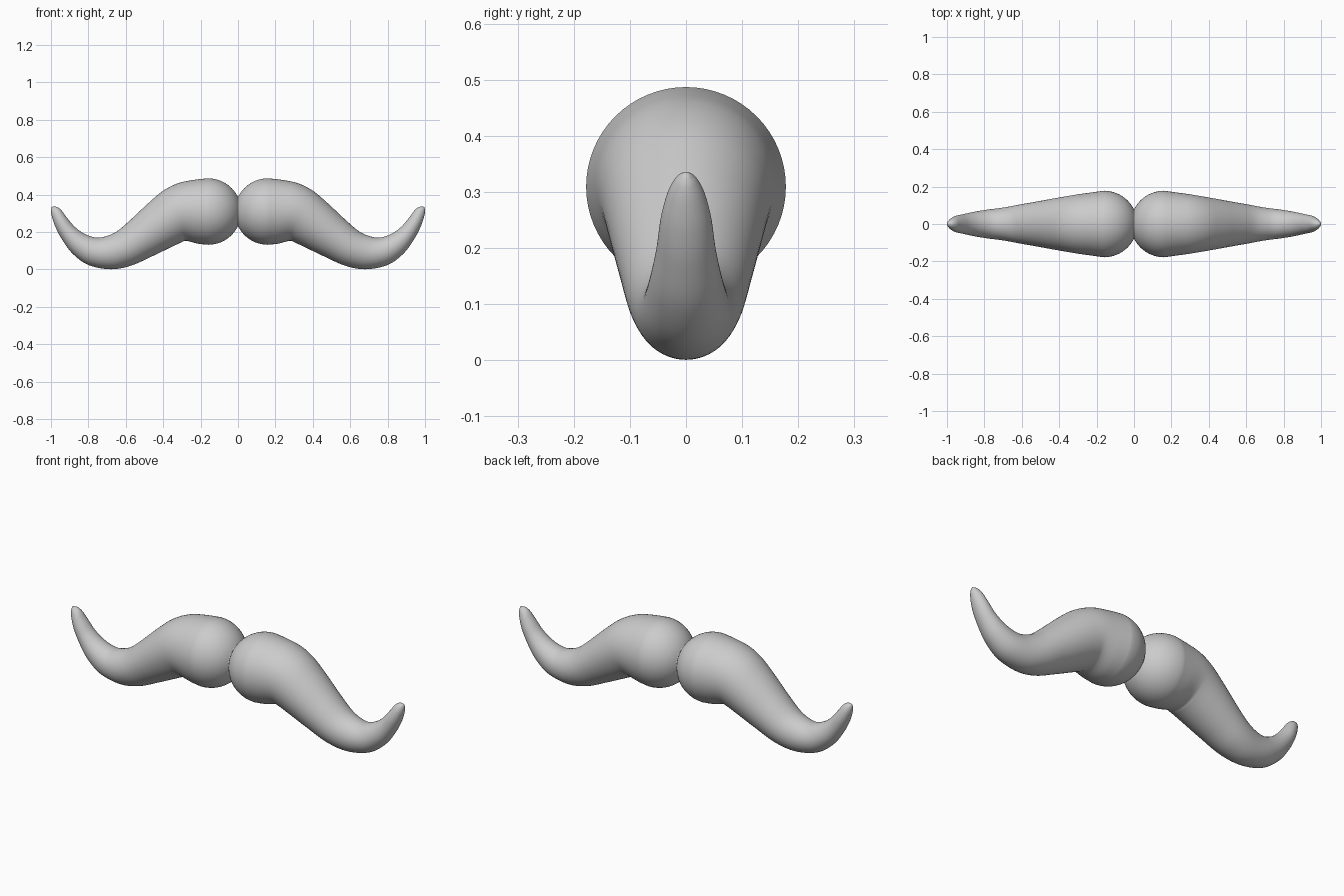
import bpy, bmesh
from math import sin, cos, pi

if "Cube" in bpy.data.objects:
    bpy.data.objects.remove(bpy.data.objects["Cube"])

SIDES = 64
STEPS = 6
# Cross-sections: lower point (x, z), upper point (x, z), half depth in y
SECTIONS = [
    (0.160, 0.132, 0.160, 0.487, 0.178),
    (0.215, 0.138, 0.235, 0.479, 0.169),
    (0.275, 0.153, 0.320, 0.461, 0.159),
    (0.300, 0.146, 0.400, 0.421, 0.150),
    (0.370, 0.113, 0.480, 0.354, 0.137),
    (0.460, 0.070, 0.575, 0.265, 0.120),
    (0.570, 0.021, 0.650, 0.202, 0.104),
    (0.680, 0.001, 0.715, 0.175, 0.088),
    (0.800, 0.024, 0.765, 0.171, 0.077),
    (0.885, 0.085, 0.825, 0.193, 0.065),
    (0.942, 0.162, 0.875, 0.230, 0.053),
    (0.975, 0.225, 0.917, 0.280, 0.045),
    (0.993, 0.275, 0.945, 0.317, 0.033),
    (1.000, 0.308, 0.966, 0.333, 0.020),
    (0.999, 0.325, 0.983, 0.336, 0.009),
]


def spline(a, b, c, d, t):
    return tuple(0.5 * (2 * q + (r - p) * t + (2 * p - 5 * q + 4 * r - s) * t * t
                        + (3 * q - p - 3 * r + s) * t ** 3)
                 for p, q, r, s in zip(a, b, c, d))


# Rounded inner end, then the smooth tapering sweep
rings = []
for k in range(1, 16):
    a = pi / 2 * k / 16
    x, r = 0.16 - 0.178 * cos(a), 0.1775 * sin(a)
    rings.append((x, 0.3095 - r, x, 0.3095 + r, r))
n = len(SECTIONS)
for i in range(n - 1):
    near = [SECTIONS[min(max(i + j, 0), n - 1)] for j in (-1, 0, 1, 2)]
    rings += [spline(*near, s / STEPS) for s in range(STEPS)]
rings.append(SECTIONS[-1])

bm = bmesh.new()
loops = []
for xb, zb, xt, zt, w in rings:
    loop = []
    for k in range(SIDES):
        a = 2 * pi * k / SIDES
        u = 0.5 + 0.5 * cos(a)
        loop.append(bm.verts.new((xb + (xt - xb) * u, w * sin(a), zb + (zt - zb) * u)))
    loops.append(loop)
for l0, l1 in zip(loops, loops[1:]):
    for k in range(SIDES):
        j = (k + 1) % SIDES
        bm.faces.new((l0[k], l0[j], l1[j], l1[k]))
# Pointed tip and inner pole
for loop, co in ((loops[0], (-0.018, 0, 0.3095)), (loops[-1], (0.995, 0, 0.335))):
    pole = bm.verts.new(co)
    for k in range(SIDES):
        bm.faces.new((loop[k], loop[(k + 1) % SIDES], pole))
bmesh.ops.recalc_face_normals(bm, faces=bm.faces[:])
# Trim at the centre line where the two halves meet
bmesh.ops.bisect_plane(bm, geom=bm.verts[:] + bm.edges[:] + bm.faces[:],
                       plane_co=(0, 0, 0), plane_no=(1, 0, 0), clear_inner=True)
mesh = bpy.data.meshes.new("moustache")
bm.to_mesh(mesh)
bm.free()
moustache = bpy.data.objects.new("moustache", mesh)
bpy.context.collection.objects.link(moustache)

# Matching left half
mirror = moustache.modifiers.new("mirror", 'MIRROR')
mirror.use_axis[0] = True

bpy.context.view_layer.objects.active = moustache
moustache.select_set(True)
bpy.ops.object.shade_smooth_by_angle(angle=0.6)
